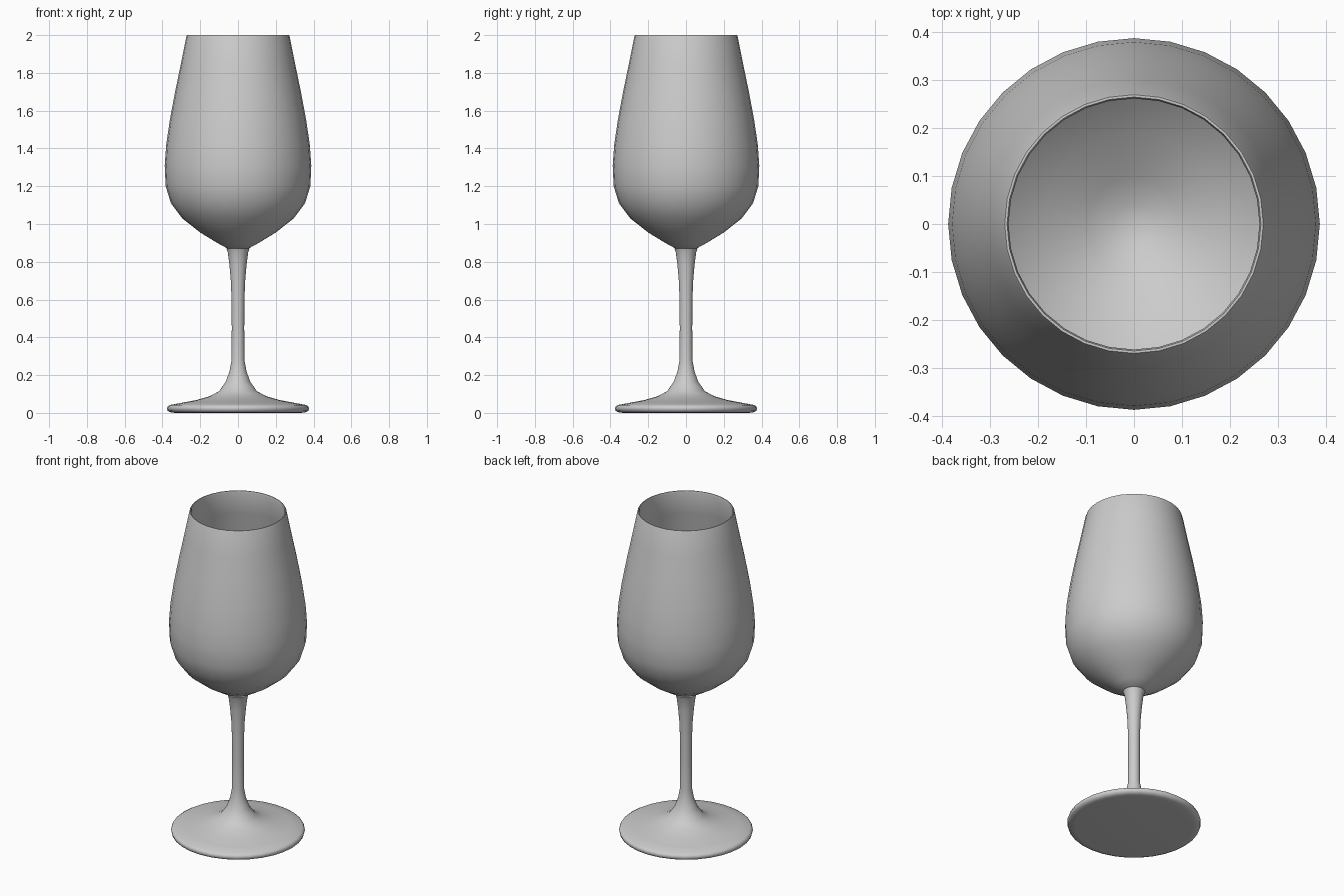
import bpy
import bmesh
import math

SIDES = 32

cube = bpy.data.objects.get("Cube")
if cube:
    bpy.data.objects.remove(cube, do_unlink=True)

# One plain grey glass colour
glass = bpy.data.materials.new("pale grey glass")
glass.use_nodes = True
colour = (0.6, 0.6, 0.6, 1)
glass.diffuse_color = colour
glass.node_tree.nodes["Principled BSDF"].inputs["Base Color"].default_value = colour


def lathe(name, profile):
    """Spin a (radius, height) profile around the z axis."""
    bm = bmesh.new()
    verts = [bm.verts.new((r, 0, z)) for r, z in profile]
    edges = [bm.edges.new(pair) for pair in zip(verts, verts[1:])]
    bmesh.ops.spin(bm, geom=verts + edges, cent=(0, 0, 0), axis=(0, 0, 1),
                   angle=math.tau, steps=SIDES, use_duplicate=False)
    bmesh.ops.remove_doubles(bm, verts=bm.verts, dist=0.0005)
    bmesh.ops.recalc_face_normals(bm, faces=bm.faces)
    mesh = bpy.data.meshes.new(name)
    bm.to_mesh(mesh)
    bm.free()
    mesh.materials.append(glass)
    obj = bpy.data.objects.new(name, mesh)
    bpy.context.collection.objects.link(obj)
    bpy.ops.object.select_all(action='DESELECT')
    obj.select_set(True)
    bpy.context.view_layer.objects.active = obj
    bpy.ops.object.shade_smooth_by_angle(angle=math.radians(50))
    return obj


# Bowl: outer wall upwards, rounded rim, inner wall back down
outer = [(0.055, 0.87), (0.11, 0.9), (0.2, 0.955), (0.295, 1.03),
         (0.355, 1.11), (0.383, 1.2), (0.388, 1.31), (0.38, 1.42),
         (0.361, 1.55), (0.333, 1.7), (0.302, 1.85), (0.274, 1.99)]
rim = [(0.27, 2.0), (0.265, 2.0)]
inner = [(r - 0.012, z + 0.012 * (z < 1.1)) for r, z in reversed(outer)]
lathe("bowl", [(0, 0.868)] + outer + rim + inner + [(0, 0.878)])

# Stem flaring into the foot, with a rounded foot edge and flat underside
lathe("stem_and_foot", [
    (0, 0.872), (0.062, 0.87), (0.054, 0.85), (0.045, 0.78), (0.038, 0.7),
    (0.034, 0.6), (0.033, 0.45), (0.034, 0.28), (0.045, 0.22),
    (0.065, 0.165), (0.1, 0.115), (0.15, 0.088), (0.22, 0.068),
    (0.3, 0.053), (0.36, 0.042), (0.372, 0.035), (0.376, 0.024),
    (0.372, 0.01), (0.355, 0.002), (0.33, 0), (0, 0)])
